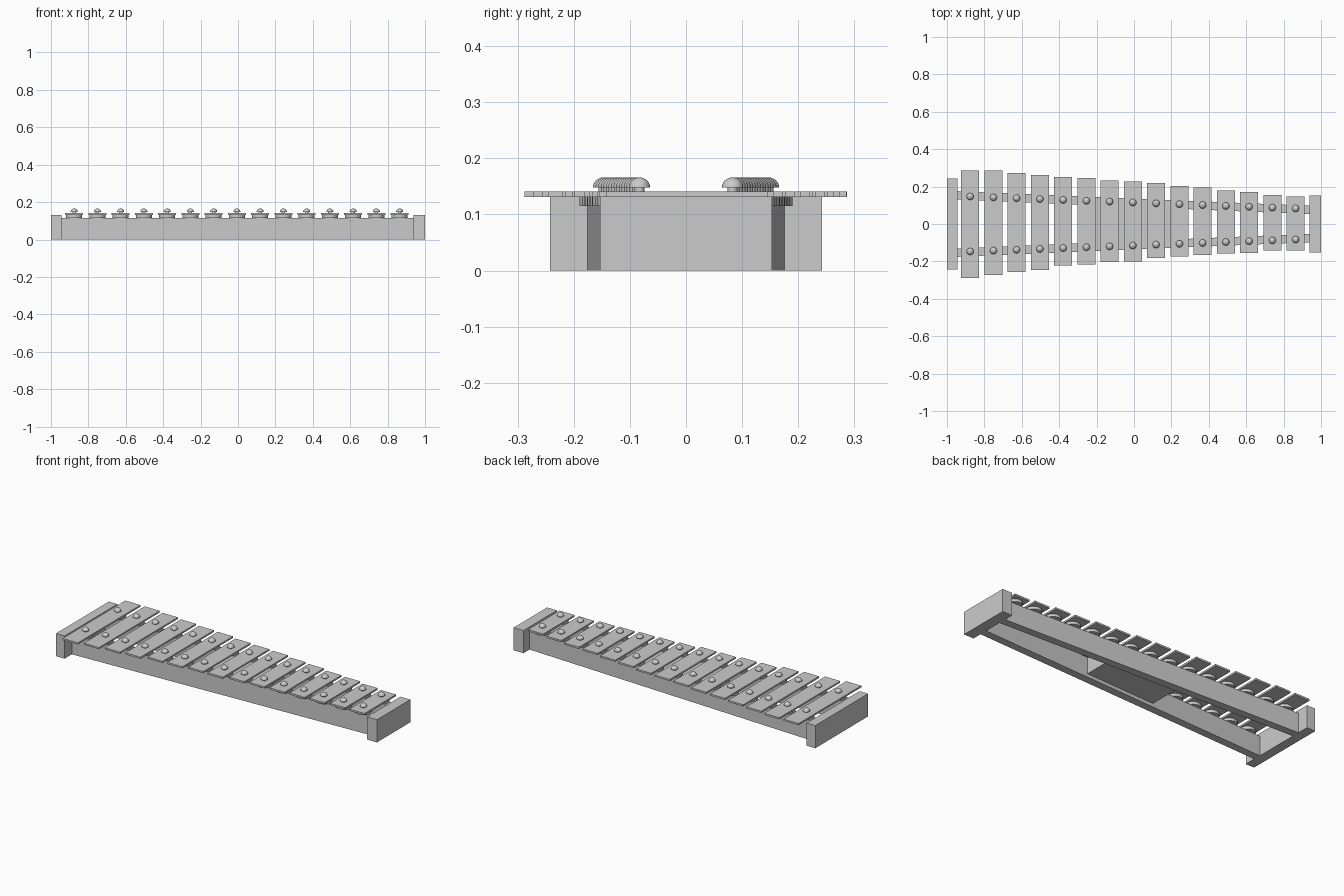
import bpy, bmesh, math
from mathutils import Matrix

if "Cube" in bpy.data.objects:
    bpy.data.objects.remove(bpy.data.objects["Cube"])


def finish(name, bm):
    bmesh.ops.recalc_face_normals(bm, faces=bm.faces)
    me = bpy.data.meshes.new(name)
    bm.to_mesh(me)
    bm.free()
    ob = bpy.data.objects.new(name, me)
    bpy.context.collection.objects.link(ob)
    return ob


def prism(name, outline, z0, z1):
    bm = bmesh.new()
    face = bm.faces.new([bm.verts.new((x, y, z0)) for x, y in outline])
    ext = bmesh.ops.extrude_face_region(bm, geom=[face])
    verts = [v for v in ext["geom"] if isinstance(v, bmesh.types.BMVert)]
    bmesh.ops.translate(bm, verts=verts, vec=(0, 0, z1 - z0))
    return finish(name, bm)


def box(name, x0, x1, y0, y1, z0, z1):
    return prism(name, [(x0, y0), (x1, y0), (x1, y1), (x0, y1)], z0, z1)


def smooth(ob):
    bpy.ops.object.select_all(action='DESELECT')
    ob.select_set(True)
    bpy.context.view_layer.objects.active = ob
    bpy.ops.object.shade_smooth_by_angle(angle=math.radians(35))


def disc(name, x, y, z0, z1, r, seg):
    bm = bmesh.new()
    bmesh.ops.create_cone(bm, cap_ends=True, segments=seg, radius1=r, radius2=r,
                          depth=z1 - z0, matrix=Matrix.Translation((x, y, (z0 + z1) / 2)))
    ob = finish(name, bm)
    smooth(ob)


def dome(name, x, y, z0, r, h):
    bm = bmesh.new()
    bmesh.ops.create_uvsphere(bm, u_segments=24, v_segments=12, radius=1)
    bmesh.ops.bisect_plane(bm, geom=bm.verts[:] + bm.edges[:] + bm.faces[:],
                           plane_co=(0, 0, 0), plane_no=(0, 0, -1), clear_outer=True)
    bmesh.ops.holes_fill(bm, edges=[e for e in bm.edges if e.is_boundary], sides=0)
    bmesh.ops.scale(bm, verts=bm.verts, vec=(r, r, h))
    bmesh.ops.translate(bm, verts=bm.verts, vec=(x, y, z0))
    ob = finish(name, bm)
    smooth(ob)


# End blocks
XL, XR = -0.945, 0.937
box("left_end_block", -1, XL, -0.242, 0.242, 0, 0.132)
box("right_end_block", XR, 1, -0.153, 0.153, 0, 0.132)


# Tapering side rails
def rail_y(x):
    return 0.153 + (x - XL) / (XR - XL) * (0.075 - 0.153)


W = 0.0225
for side, s in (("front", -1), ("back", 1)):
    prism(side + "_rail", [(XL, s * (rail_y(XL) - W)), (XR, s * (rail_y(XR) - W)),
                           (XR, s * (rail_y(XR) + W)), (XL, s * (rail_y(XL) + W))], 0, 0.115)

# Central brace between the rails
a, b = -0.21, 0.24
ya, yb = rail_y(a) - W, rail_y(b) - W
prism("centre_brace", [(a, -ya), (b, -yb), (b, yb), (a, ya)], 0.02, 0.114)

# Tone bars (back and front ends), each with felt pads and screws
backs = [0.287, 0.286, 0.274, 0.263, 0.252, 0.247, 0.232, 0.226, 0.22,
         0.204, 0.194, 0.178, 0.172, 0.156, 0.146]
fronts = [0.288, 0.272, 0.256, 0.245, 0.221, 0.216, 0.202, 0.2, 0.181,
          0.173, 0.167, 0.159, 0.154, 0.143, 0.143]
for i, (yb, yf) in enumerate(zip(backs, fronts)):
    x = -0.876 + i * 0.1243
    box(f"tone_bar_{i + 1}", x - 0.0485, x + 0.0485, -yf, yb, 0.131, 0.141)
    y = 0.147 + (0.083 - 0.147) * i / 14
    for side, s in (("front", -1), ("back", 1)):
        tag = f"{side}_{i + 1}"
        disc("felt_pad_" + tag, x, s * y, 0.115, 0.131, 0.043, 32)
        disc("screw_shaft_" + tag, x, s * y, 0.115, 0.149, 0.009, 16)
        dome("screw_head_" + tag, x, s * y, 0.148, 0.019, 0.018)
